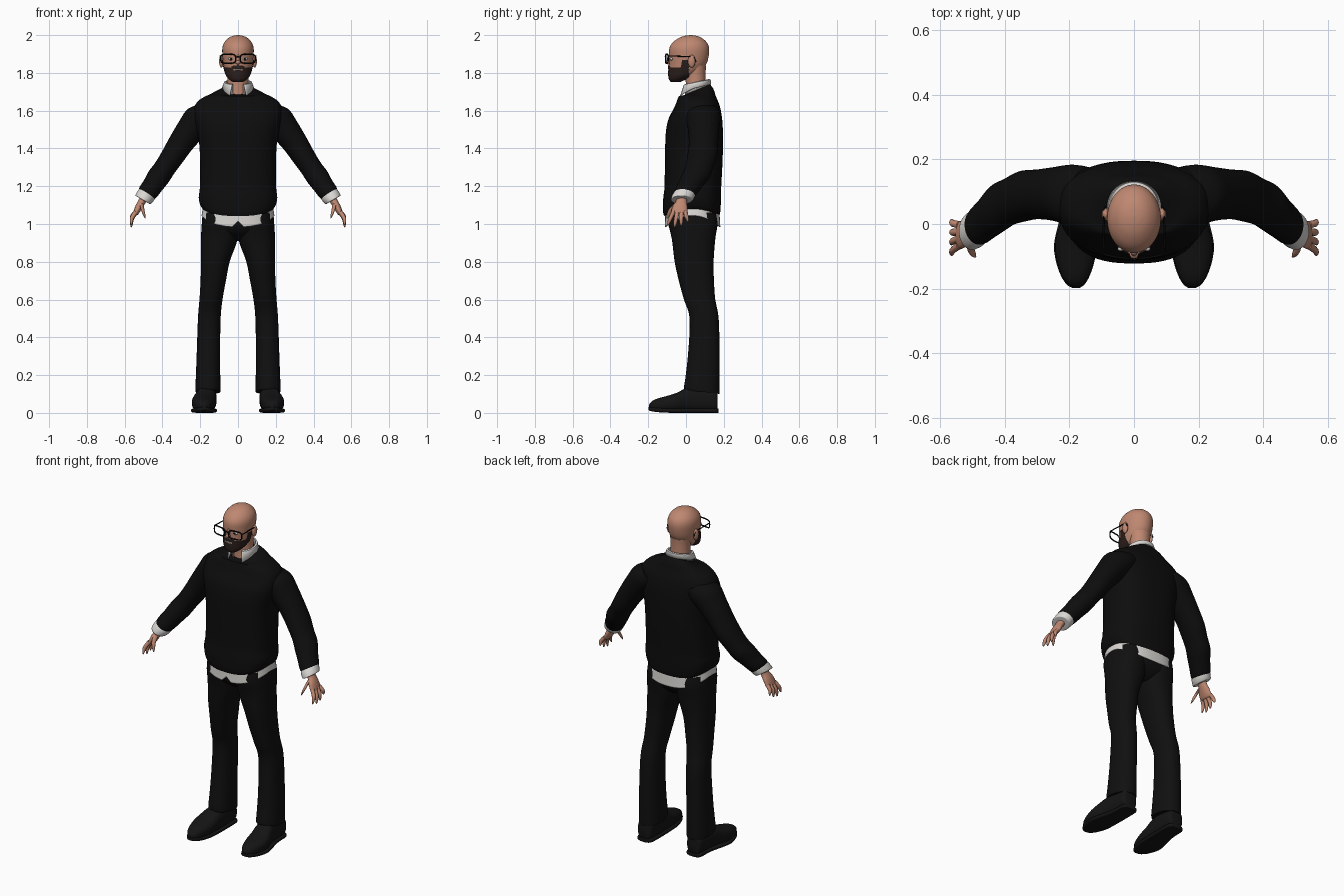
import bpy, bmesh, math
from mathutils import Vector

if "Cube" in bpy.data.objects:
    bpy.data.objects.remove(bpy.data.objects["Cube"])


def material(name, r, g, b):
    mat = bpy.data.materials.new(name)
    mat.use_nodes = True
    mat.diffuse_color = (r, g, b, 1)
    shader = mat.node_tree.nodes["Principled BSDF"]
    shader.inputs["Base Color"].default_value = (r, g, b, 1)
    shader.inputs["Roughness"].default_value = 0.8
    return mat


skin = material("skin", .52, .245, .165)
knit = material("black knit", .004, .004, .004)
cloth = material("black trouser cloth", .005, .005, .005)
leather = material("black leather", .007, .007, .007)
linen = material("white linen", .7, .68, .65)
hair = material("dark brown beard", .025, .014, .012)
frame = material("black frame", .003, .003, .003)
ivory = material("ivory", .6, .58, .54)

X, Y, Z = Vector((1, 0, 0)), Vector((0, 1, 0)), Vector((0, 0, 1))


def smooth_rows(rows, steps):
    """Catmull-Rom interpolation of number rows."""
    out = []
    for i in range(len(rows) - 1):
        a, b, c, d = (rows[max(i - 1, 0)], rows[i], rows[i + 1],
                      rows[min(i + 2, len(rows) - 1)])
        for k in range(steps):
            t = k / steps
            out.append([q + t / 2 * (r - p + t * (2 * p - 5 * q + 4 * r - s
                        + t * (3 * (q - r) + s - p)))
                        for p, q, r, s in zip(a, b, c, d)])
    return out + [list(rows[-1])]


def finish(name, bm, mat, mirror=False, thick=0):
    bmesh.ops.recalc_face_normals(bm, faces=bm.faces)
    mesh = bpy.data.meshes.new(name)
    bm.to_mesh(mesh)
    bm.free()
    mesh.materials.append(mat)
    mesh.shade_smooth()
    mesh.set_sharp_from_angle(angle=math.radians(50))
    obj = bpy.data.objects.new(name, mesh)
    bpy.context.collection.objects.link(obj)
    if thick:
        obj.modifiers.new("thickness", 'SOLIDIFY').thickness = thick
    if mirror:
        obj.modifiers.new("mirror", 'MIRROR')
    return obj


def loft(name, mat, rows, u=X, v=Y, n=32, p=1, steps=4, grow=0,
         shape=None, keep=None, caps=True, mirror=False, thick=0):
    """Skin rings (x, y, z, radius u, radius v) into one surface."""
    bm = bmesh.new()
    rings = []
    for x, y, z, ru, rv in smooth_rows(rows, steps):
        ring = []
        for i in range(n):
            a = math.tau * i / n
            c, s = math.cos(a), math.sin(a)
            c = math.copysign(abs(c) ** p, c) * (max(ru, .001) + grow)
            s = math.copysign(abs(s) ** p, s) * (max(rv, .001) + grow)
            co = Vector((x, y, z)) + u * c + v * s
            if shape:
                co.z += shape(co)
            ring.append(bm.verts.new(co))
        rings.append(ring)
    for a, b in zip(rings, rings[1:]):
        for i in range(n):
            j = (i + 1) % n
            bm.faces.new((a[i], a[j], b[j], b[i]))
    if caps:
        bm.faces.new(rings[0])
        bm.faces.new(rings[-1])
    if keep:
        drop = [f for f in bm.faces if not keep(f.calc_center_median())]
        bmesh.ops.delete(bm, geom=drop, context='FACES')
    return finish(name, bm, mat, mirror, thick)


def ball(name, mat, centre, size, mirror=False):
    bm = bmesh.new()
    bmesh.ops.create_uvsphere(bm, u_segments=16, v_segments=10, radius=1)
    for vert in bm.verts:
        vert.co = Vector(centre) + vert.co * Vector(size)
    return finish(name, bm, mat, mirror)


def wire(name, mat, points, radius, closed=False, mirror=True):
    curve = bpy.data.curves.new(name, 'CURVE')
    curve.dimensions = '3D'
    curve.bevel_depth = radius
    curve.bevel_resolution = 1
    line = curve.splines.new('POLY')
    line.points.add(len(points) - 1)
    for point, co in zip(line.points, points):
        point.co = (*co, 1)
    line.use_cyclic_u = closed
    curve.materials.append(mat)
    obj = bpy.data.objects.new(name, curve)
    bpy.context.collection.objects.link(obj)
    if mirror:
        obj.modifiers.new("mirror", 'MIRROR')


# Sweater body: hem dips front and back, neckline slopes forward
def sweater_shape(co):
    hem = max(0, min(1, (1.16 - co.z) / .08))
    neck = max(0, min(1, (co.z - 1.68) / .035))
    return -.04 * hem * ((co.y - .03) / .15) ** 2 + .4 * neck * (co.y - .07)


loft("sweater_body", knit, [
    (0, .03, 1.08, .187, .146), (0, .03, 1.1, .2, .152), (0, .032, 1.14, .208, .153),
    (0, .036, 1.19, .202, .15), (0, .04, 1.3, .2, .152), (0, .043, 1.42, .205, .153),
    (0, .045, 1.5, .22, .15), (0, .05, 1.56, .232, .141), (0, .06, 1.62, .23, .12),
    (0, .06, 1.66, .2, .105), (0, .06, 1.695, .13, .088), (0, .062, 1.715, .078, .066)],
    n=48, p=.78, shape=sweater_shape)

# Sleeves, cuffs and hands
across = Vector((.86, 0, .5))
loft("sleeve", knit, [
    (.14, .085, 1.6, .09, .07), (.19, .09, 1.565, .094, .088), (.24, .093, 1.51, .084, .079),
    (.3, .092, 1.43, .077, .068), (.345, .086, 1.36, .079, .062), (.385, .07, 1.3, .074, .058),
    (.42, .05, 1.25, .076, .06), (.45, .022, 1.205, .068, .055),
    (.475, 0, 1.17, .063, .053), (.488, -.008, 1.15, .055, .046)],
    u=Y, v=across, mirror=True)
loft("shirt_cuff", linen, [
    (.475, 0, 1.175, .056, .046), (.487, -.012, 1.152, .06, .05),
    (.502, -.022, 1.13, .058, .047), (.504, -.023, 1.127, .05, .04)],
    u=Y, v=across, mirror=True)
loft("palm", skin, [
    (.49, -.015, 1.16, .028, .022), (.508, -.025, 1.12, .029, .02),
    (.525, -.032, 1.09, .04, .019), (.54, -.035, 1.06, .043, .015),
    (.545, -.035, 1.05, .036, .009)], u=Y, v=across, n=20, mirror=True)


def digit(name, path, radius):
    widths = (1.05, 1, .95, .75, .3)
    rows = smooth_rows(path, 2)
    loft(name, skin, [(*co, radius * w, radius * w) for co, w in zip(rows, widths)],
         u=Y, v=across, n=12, steps=3, mirror=True)


for i, name in enumerate(("index", "middle", "ring", "little")):
    root = -.066 + .021 * i
    drop = (.07, .082, .074, .052)[i]
    digit(name + "_finger", [(.54, root, 1.065), (.562, root * 1.15 - .006 + .004 * i, 1.065 - drop / 2),
                             (.565, root * 1.3 + .008 * i - .01, 1.065 - drop)], .0115)
digit("thumb", [(.51, -.045, 1.11), (.505, -.08, 1.075), (.492, -.1, 1.03)], .013)

# Shirt tail below the hem, with a notch at the front
def tail_shape(co):
    low = max(0, min(1, (1.09 - co.z) / .04))
    ahead = (co.y - .035) / .14
    notch = max(0, 1 - abs(co.x) / .03) * .03 if co.y < 0 else 0
    return low * (notch - .055 * ahead * ahead)


loft("shirt_tail", linen, [(0, .032, 1.12, .18, .138), (0, .034, 1.08, .187, .143),
     (0, .035, 1.045, .193, .147)], n=64, p=.8, shape=tail_shape, caps=False, thick=.006)

# Trousers
loft("trouser_seat", cloth, [(0, .035, 1.1, .17, .13), (0, .035, 1.03, .186, .134),
     (0, .038, .97, .18, .122), (0, .045, .93, .1, .085), (0, .05, .91, .03, .05)], p=.8)
loft("trouser_leg", cloth, [
    (.095, .035, 1.06, .092, .125), (.097, .037, 1, .095, .13), (.099, .04, .92, .097, .115),
    (.12, .043, .8, .076, .103), (.131, .055, .7, .067, .093), (.143, .072, .6, .061, .083),
    (.152, .096, .5, .06, .077), (.157, .094, .3, .062, .084), (.159, .084, .14, .066, .093),
    (.159, .084, .112, .065, .092)],
    p=.88, shape=lambda co: -.12 * (co.y - .08) if co.z < .16 else 0, mirror=True)

# Shoes
loft("shoe_upper", leather, [
    (.164, .168, .06, .03, .045), (.164, .155, .068, .046, .06), (.165, .08, .072, .052, .066),
    (.17, .01, .07, .056, .064), (.18, -.05, .056, .063, .05), (.182, -.1, .048, .06, .042),
    (.182, -.15, .042, .046, .034), (.181, -.18, .038, .03, .024), (.18, -.195, .034, .01, .01)],
    u=X, v=Z, p=.8, mirror=True)
loft("shoe_sole", leather, [
    (.164, .172, .012, .03, .012), (.164, .155, .012, .049, .012), (.165, .07, .012, .053, .012),
    (.18, -.05, .012, .066, .012), (.182, -.1, .013, .063, .012), (.182, -.15, .016, .049, .012),
    (.181, -.185, .02, .03, .011), (.18, -.199, .023, .01, .008)],
    u=X, v=Z, p=.5, mirror=True)

# Head, neck and facial features
skull = [
    (0, -.055, 1.752, .022, .02), (0, -.045, 1.765, .042, .04), (0, -.025, 1.785, .058, .064),
    (0, -.003, 1.815, .069, .087), (0, .01, 1.85, .077, .099), (0, .015, 1.89, .082, .105),
    (0, .017, 1.93, .083, .105), (0, .02, 1.96, .073, .091), (0, .023, 1.984, .051, .062),
    (0, .025, 1.996, .027, .032), (0, .025, 2, .002, .002)]
loft("head", skin, skull, n=40, steps=5)
loft("neck", skin, [(0, .055, 1.66, .064, .058), (0, .052, 1.74, .056, .053),
                    (0, .05, 1.8, .056, .054), (0, .05, 1.84, .06, .056)])
ball("ear", skin, (.088, .03, 1.862), (.012, .02, .034), mirror=True)
ball("nose_tip", skin, (0, -.094, 1.856), (.014, .014, .011))
ball("nose_bridge", skin, (0, -.088, 1.873), (.009, .012, .025))
ball("eyeball", ivory, (.036, -.077, 1.874), (.015, .008, .008), mirror=True)
ball("pupil", frame, (.036, -.083, 1.874), (.006, .004, .006), mirror=True)


def bearded(co):
    if co.y > .016:
        return False
    mouth = abs(co.x) < .022 and abs(co.z - 1.816) < .005
    moustache = abs(co.x) < .036 and co.z < 1.842 - abs(co.x) * .2
    sideburn = co.y > -.025 and co.z < 1.868
    return not mouth and (co.z < 1.828 or moustache or sideburn)


loft("beard", hair, skull[:6], n=96, steps=10, grow=.005, keep=bearded)
ball("teeth", ivory, (0, -.089, 1.817), (.019, .006, .004))

# Glasses: rounded rims, bridge and temples
rim = []
for i in range(24):
    a = math.tau * i / 24
    c, s = math.cos(a), math.sin(a)
    x = .052 + .039 * math.copysign(abs(c) ** .5, c)
    rim.append((x, -.107 + x * x * 1.5, 1.875 + .024 * math.copysign(abs(s) ** .5, s)))
wire("glasses_rim", frame, rim, .0038, closed=True)
wire("glasses_bridge", frame, [(-.014, -.107, 1.883), (0, -.11, 1.886), (.014, -.107, 1.883)],
     .0035, mirror=False)
wire("glasses_temple", frame, [(.09, -.095, 1.888), (.096, -.085, 1.889), (.093, .02, 1.887),
                               (.092, .042, 1.882), (.09, .052, 1.86)], .0032)

# Shirt collar: folded band open at the front with two points
bm = bmesh.new()
band = []
count = 24
for i in range(count + 1):
    a = math.radians(25 + 155 * i / count)
    c, s = math.cos(a), math.sin(a)
    tip = max(0, 1 - i / 8)
    top = (.064 * s, .056 - .064 * c, 1.753 - .014 * c)
    fold = (.074 * s, .056 - .074 * c, 1.751 - .014 * c)
    edge = (.084 * s + .008 * tip, .054 - .08 * c - .012 * tip, 1.722 - .018 * c - .026 * tip)
    base = (.062 * s, .056 - .064 * c, 1.7 - .02 * c)
    band.append([bm.verts.new(co) for co in (base, top, fold, edge)])
for a, b in zip(band, band[1:]):
    for k in range(3):
        bm.faces.new((a[k], b[k], b[k + 1], a[k + 1]))
finish("shirt_collar", bm, linen, mirror=True, thick=.004)
